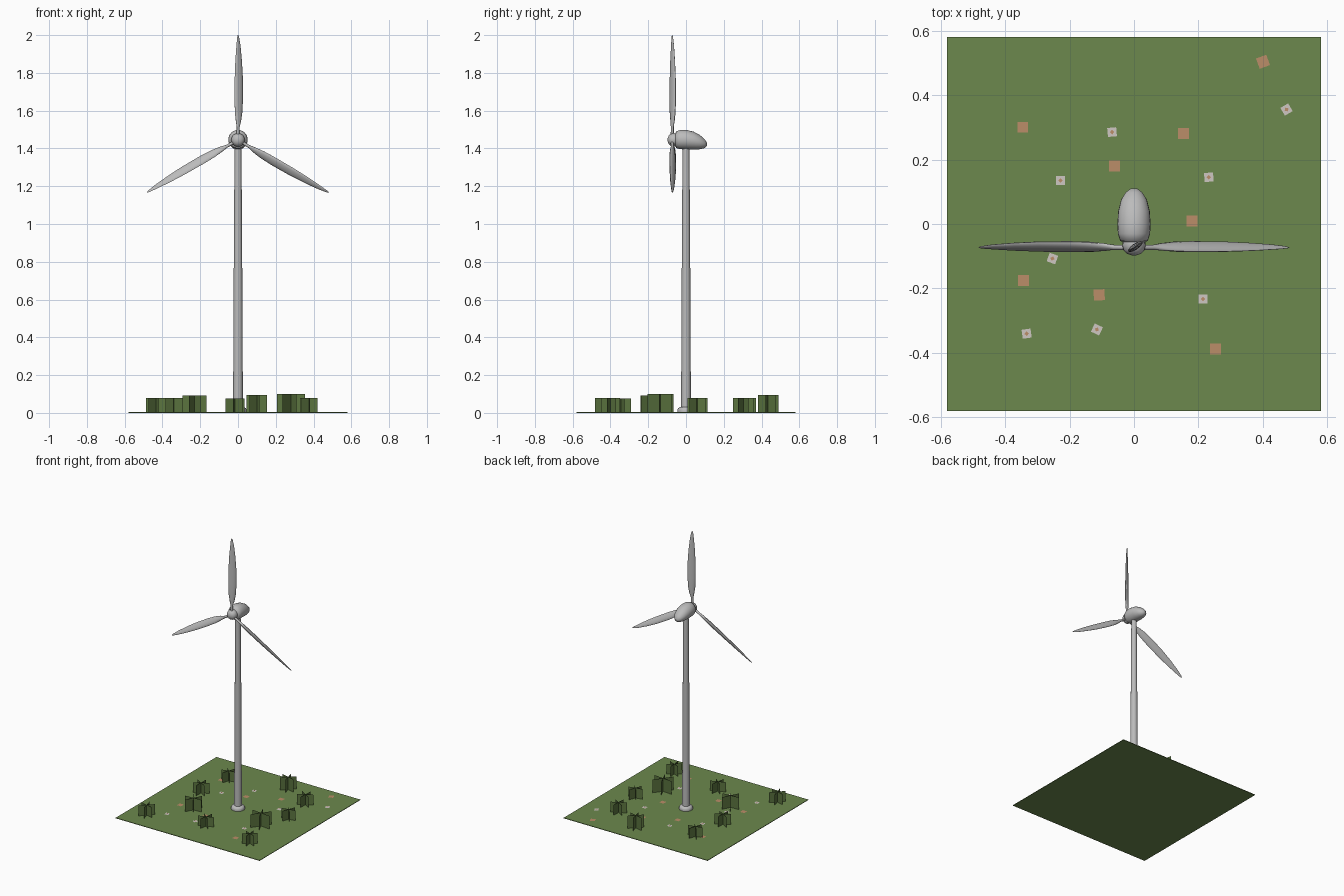
import bpy, bmesh, math
from mathutils import Matrix, Vector

if "Cube" in bpy.data.objects:
    bpy.data.objects.remove(bpy.data.objects["Cube"])


def material(name, rgb):
    m = bpy.data.materials.new(name)
    m.diffuse_color = (*rgb, 1)
    m.use_nodes = True
    m.node_tree.nodes["Principled BSDF"].inputs["Base Color"].default_value = m.diffuse_color
    return m


GREY = material("turbine grey", (0.50, 0.50, 0.50))
GRASS = material("grass green", (0.15, 0.25, 0.075))
BUSH = material("bush green", (0.105, 0.175, 0.05))
ORANGE = material("orange flower", (0.50, 0.27, 0.14))
WHITE = material("white flower", (0.62, 0.57, 0.54))


def make(name, bm, mat, smooth=None):
    bmesh.ops.recalc_face_normals(bm, faces=bm.faces)
    me = bpy.data.meshes.new(name)
    bm.to_mesh(me)
    bm.free()
    me.materials.append(mat)
    ob = bpy.data.objects.new(name, me)
    bpy.context.collection.objects.link(ob)
    if smooth:
        bpy.ops.object.select_all(action='DESELECT')
        ob.select_set(True)
        bpy.context.view_layer.objects.active = ob
        bpy.ops.object.shade_smooth_by_angle(angle=math.radians(smooth))
    return ob


def loft(rings):
    """Skin a list of point rings and cap both ends."""
    bm = bmesh.new()
    vs = [[bm.verts.new(p) for p in r] for r in rings]
    n = len(vs[0])
    for a, b in zip(vs, vs[1:]):
        for i in range(n):
            j = (i + 1) % n
            bm.faces.new((a[i], a[j], b[j], b[i]))
    bm.faces.new(vs[0])
    bm.faces.new(vs[-1])
    return bm


def circle(n):
    return [(math.cos(2 * math.pi * i / n), math.sin(2 * math.pi * i / n)) for i in range(n)]


def lathe_z(profile, n=24):
    return loft([[(r * c, r * s, z) for c, s in circle(n)] for r, z in profile])


# Ground plate
bm = bmesh.new()
bmesh.ops.create_cube(bm, size=1, matrix=Matrix.Translation((0, 0, 0.002)) @ Matrix.Diagonal((1.16, 1.16, 0.004, 1)))
make("ground_plate", bm, GRASS)

# Rounded foot and tapering tower
make("tower_foot", lathe_z([(0.045, 0.003), (0.046, 0.015), (0.042, 0.024), (0.034, 0.031), (0.02, 0.033)]), GREY, 40)
make("tower", lathe_z([(0.026, 0.02), (0.0235, 0.6), (0.0205, 1.1), (0.018, 1.42)]), GREY, 40)

# Nacelle: elliptical sections along y (y, top, bottom, half width)
sections = [(-0.060, 1.470, 1.420, 0.025), (-0.052, 1.490, 1.402, 0.043),
            (-0.030, 1.498, 1.396, 0.050), (0.000, 1.498, 1.395, 0.0515),
            (0.040, 1.489, 1.394, 0.049), (0.075, 1.470, 1.396, 0.040),
            (0.098, 1.449, 1.402, 0.026), (0.110, 1.432, 1.414, 0.010)]
make("nacelle", loft([[(w * c, y, (t + b) / 2 + (t - b) / 2 * s) for c, s in circle(24)]
                      for y, t, b, w in sections]), GREY, 50)

# Rotor hub with a rounded nose
HUB_Z = 1.445
hub = [(0.008, -0.097), (0.022, -0.092), (0.032, -0.082), (0.036, -0.068), (0.035, -0.055), (0.03, -0.045)]
make("hub", loft([[(r * c, y, HUB_Z + r * s) for c, s in circle(20)] for r, y in hub]), GREY, 50)

# Three pitched blades (distance from hub, half chord, half thickness, chord offset)
blade = [(0.02, 0.008, 0.008, 0), (0.07, 0.008, 0.008, 0.001), (0.10, 0.016, 0.009, 0.003),
         (0.15, 0.024, 0.010, 0.004), (0.22, 0.027, 0.0095, 0.005), (0.33, 0.026, 0.008, 0.005),
         (0.42, 0.021, 0.006, 0.004), (0.50, 0.013, 0.004, 0.003), (0.545, 0.006, 0.002, 0.001),
         (0.555, 0.002, 0.001, 0)]
pitch = Matrix.Rotation(math.radians(34), 4, 'Z')
for k in range(3):
    turn = Matrix.Translation((0, -0.073, HUB_Z)) @ Matrix.Rotation(math.radians(120 * k), 4, 'Y') @ pitch
    rings = [[turn @ Vector((o + c * w, s * t, d)) for c, s in circle(12)] for d, w, t, o in blade]
    make(f"blade_{k + 1}", loft(rings), GREY, 50)

# Bushes: crossed upright panels (x, y, radius, height)
bushes = [(-0.30, 0.32, 0.052, 0.078), (-0.34, 0.06, 0.055, 0.08), (-0.435, -0.43, 0.055, 0.08),
          (-0.23, -0.185, 0.064, 0.092), (-0.016, -0.345, 0.054, 0.075), (0.375, -0.40, 0.05, 0.078),
          (0.28, -0.135, 0.074, 0.1), (0.37, 0.055, 0.05, 0.078), (0.33, 0.305, 0.055, 0.08),
          (0.10, 0.435, 0.056, 0.096)]
for i, (x, y, r, h) in enumerate(bushes):
    bm = bmesh.new()
    for k in range(3):
        a = math.radians(60 * k + 12 + 17 * i)
        dx, dy = r * math.cos(a), r * math.sin(a)
        bm.faces.new([bm.verts.new(p) for p in (
            (x - dx, y - dy, 0.003), (x + dx, y + dy, 0.003),
            (x + dx, y + dy, h), (x - dx, y - dy, h))])
    make(f"bush_{i + 1}", bm, BUSH)


# Flowers: small flat squares lying on the grass (x, y, turn)
def flower(name, x, y, turn, half, z, mat):
    bm = bmesh.new()
    m = Matrix.Translation((x, y, z)) @ Matrix.Rotation(math.radians(turn), 4, 'Z')
    bmesh.ops.create_grid(bm, x_segments=1, y_segments=1, size=half, matrix=m)
    make(name, bm, mat)


oranges = [(-0.345, 0.30, 0), (0.153, 0.28, 0), (-0.06, 0.18, 0), (0.18, 0.01, 0),
           (-0.342, -0.175, 0), (-0.108, -0.22, 3), (0.253, -0.388, 0), (0.40, 0.503, 20)]
whites = [(-0.068, 0.285, 5), (-0.228, 0.135, 0), (0.232, 0.145, 3), (-0.253, -0.107, -20),
          (0.214, -0.233, 0), (-0.333, -0.34, 8), (-0.115, -0.327, -25), (0.473, 0.355, 30)]
for i, (x, y, t) in enumerate(oranges):
    flower(f"orange_flower_{i + 1}", x, y, t, 0.017, 0.007, ORANGE)
for i, (x, y, t) in enumerate(whites):
    flower(f"white_flower_{i + 1}", x, y, t, 0.014, 0.007, WHITE)
    flower(f"white_flower_heart_{i + 1}", x, y, t + 45, 0.005, 0.009, ORANGE)
